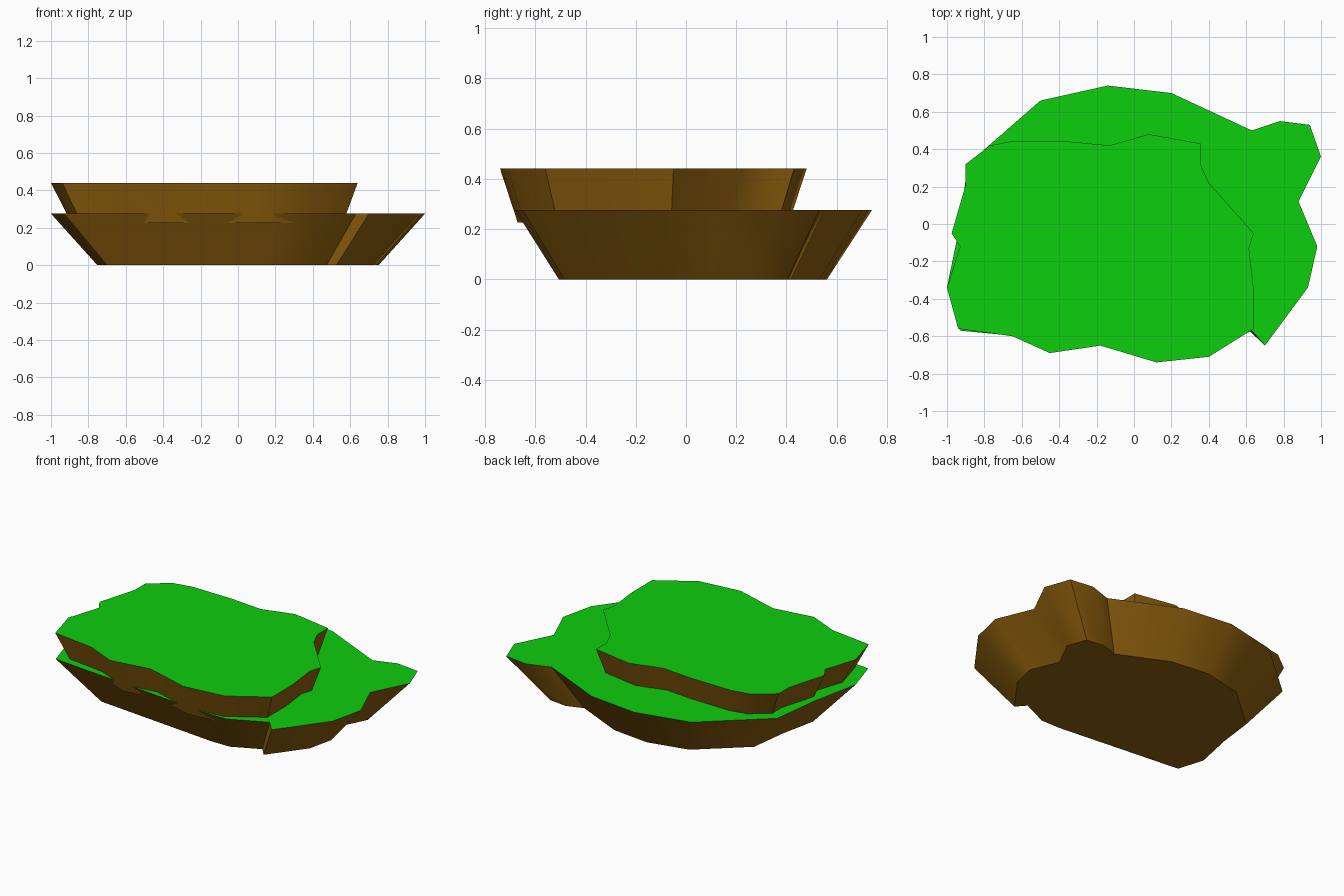
import bpy
import bmesh
import math

if "Cube" in bpy.data.objects:
    bpy.data.objects.remove(bpy.data.objects["Cube"], do_unlink=True)


def make_material(name, colour):
    material = bpy.data.materials.new(name)
    material.use_nodes = True
    material.diffuse_color = colour
    shader = material.node_tree.nodes["Principled BSDF"]
    shader.inputs["Base Color"].default_value = colour
    shader.inputs["Roughness"].default_value = 0.9
    return material


grass = make_material("grass green", (0.004, 0.62, 0.004, 1))
earth = make_material("earth brown", (0.27, 0.115, 0.004, 1))


def make_terrace(name, outline, bottom, top, taper, centre):
    """Slab with a grass top whose earth sides narrow towards the bottom."""
    bm = bmesh.new()
    cx, cy = centre
    upper_ring = [bm.verts.new((x, y, top)) for x, y in outline]
    top_face = bm.faces.new(upper_ring)
    lower_ring = [
        bm.verts.new((cx + (x - cx) * taper, cy + (y - cy) * taper, bottom))
        for x, y in outline
    ]
    bm.faces.new(lower_ring)
    count = len(outline)
    for i in range(count):
        j = (i + 1) % count
        bm.faces.new((upper_ring[i], upper_ring[j], lower_ring[j], lower_ring[i]))
    bmesh.ops.recalc_face_normals(bm, faces=bm.faces)
    for face in bm.faces:
        face.material_index = 0 if face is top_face else 1
    # Split the many-sided caps cleanly around their notches
    caps = [face for face in bm.faces if len(face.verts) > 4]
    bmesh.ops.triangulate(bm, faces=caps)

    mesh = bpy.data.meshes.new(name)
    bm.to_mesh(mesh)
    bm.free()
    mesh.materials.append(grass)
    mesh.materials.append(earth)
    terrace = bpy.data.objects.new(name, mesh)
    bpy.context.collection.objects.link(terrace)

    # Soft sides, crisp rims and notches
    bpy.ops.object.select_all(action="DESELECT")
    terrace.select_set(True)
    bpy.context.view_layer.objects.active = terrace
    bpy.ops.object.shade_smooth_by_angle(angle=math.radians(40))
    return terrace


# Wide lower ground
lower_outline = [
    (-.89, .32), (-.93, 0), (-1, -.34), (-.93, -.57), (.21, -.68), (.39, -.68),
    (.63, -.57), (.7, -.65), (.93, -.34), (.98, -.12), (.88, .12), (1, .36),
    (.94, .53), (.78, .55), (.63, .5), (.2, .7), (-.14, .74), (-.5, .66),
]
make_terrace("lower_terrace", lower_outline, 0, .275, .752, (0, .02))

# Smaller raised ground, sunk slightly into the lower one
upper_outline = [
    (-.9, .32), (-.9, .21), (-.975, -.05), (-.93, -.12), (-1, -.34), (-.94, -.56),
    (-.65, -.6), (-.45, -.69), (-.18, -.65), (.12, -.74), (.4, -.71), (.64, -.56),
    (.64, -.35), (.615, -.13), (.64, -.05), (.4, .22), (.355, .32), (.355, .43),
    (.08, .48), (-.13, .42), (-.34, .44), (-.64, .445), (-.77, .42),
]
make_terrace("upper_terrace", upper_outline, .225, .44, .885, (-.05, -.13))
